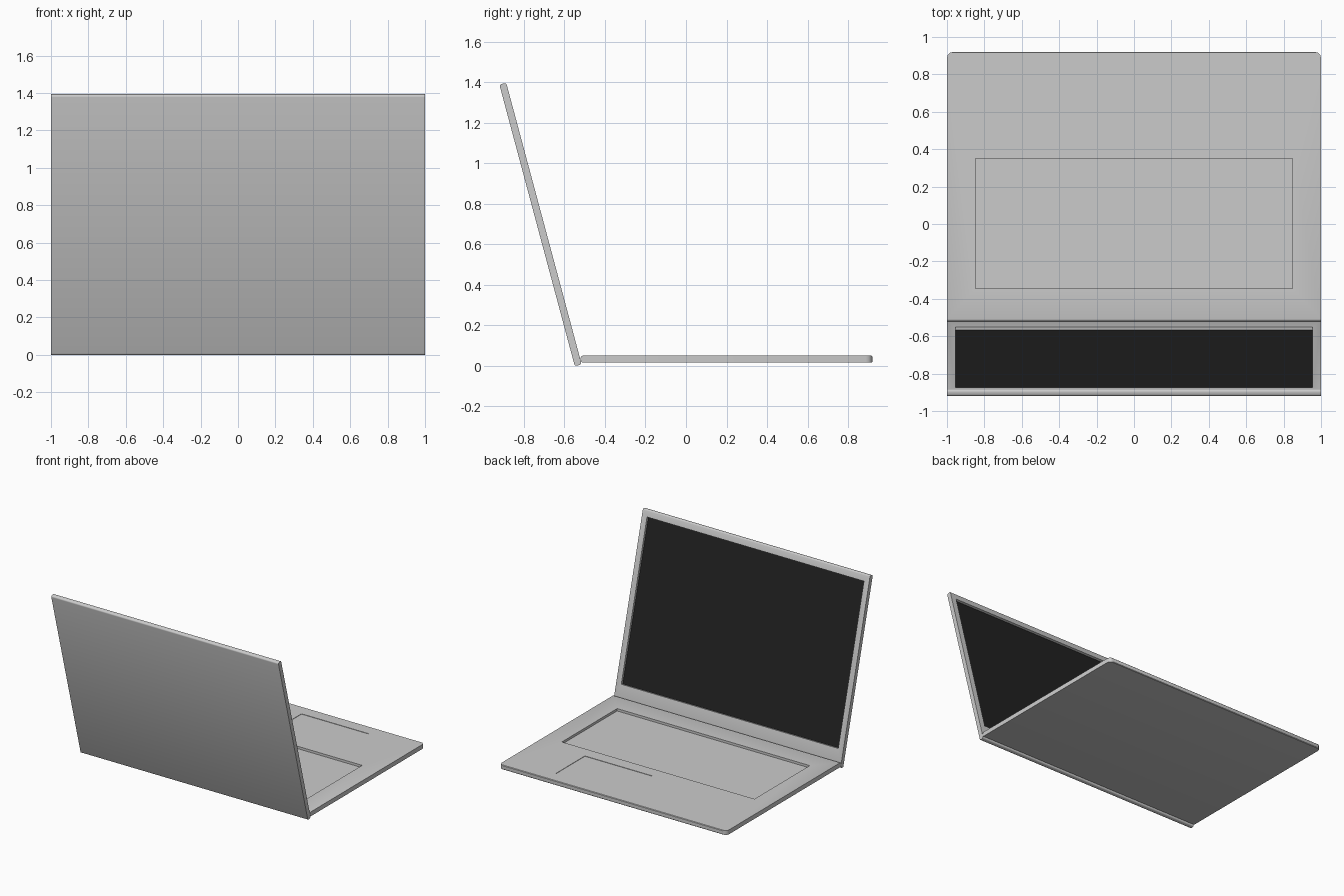
import bpy, bmesh, math
from mathutils import Vector

if "Cube" in bpy.data.objects:
    bpy.data.objects.remove(bpy.data.objects["Cube"])

T, L = 0.035, 1.44          # slab thickness and depth
TILT = math.radians(105)    # lid opening angle
HINGE = Vector((0, -0.515, 0.006))


def box(name, x0, x1, y0, y1, z0, z1):
    bm = bmesh.new()
    bmesh.ops.create_cube(bm, size=1)
    for v in bm.verts:
        v.co = Vector((x0 + (v.co.x + .5) * (x1 - x0),
                       y0 + (v.co.y + .5) * (y1 - y0),
                       z0 + (v.co.z + .5) * (z1 - z0)))
    me = bpy.data.meshes.new(name)
    bm.to_mesh(me)
    bm.free()
    ob = bpy.data.objects.new(name, me)
    bpy.context.collection.objects.link(ob)
    return ob


def bevel(ob, pick, width, segments):
    bm = bmesh.new()
    bm.from_mesh(ob.data)
    edges = [e for e in bm.edges if pick(*e.verts)]
    bmesh.ops.bevel(bm, geom=edges, offset=width, segments=segments,
                    profile=0.5, affect='EDGES')
    bm.to_mesh(ob.data)
    bm.free()


def carve(ob, *size):
    cutter = box("cutter", *size)
    cutter.hide_render = True
    mod = ob.modifiers.new("recess", 'BOOLEAN')
    mod.operation, mod.solver, mod.object = 'DIFFERENCE', 'EXACT', cutter
    bpy.context.view_layer.objects.active = ob
    bpy.ops.object.modifier_apply(modifier=mod.name)
    bpy.data.objects.remove(cutter)


def smooth(ob):
    bpy.ops.object.select_all(action='DESELECT')
    ob.select_set(True)
    bpy.context.view_layer.objects.active = ob
    bpy.ops.object.shade_smooth_by_angle(angle=math.radians(35))


def along_x(a, b):
    return abs(a.co.x - b.co.x) > 1.5


# base: rounded front corners and softened long edges
base = box("base", -1, 1, -0.52, 0.92, 0.015, 0.05)
bevel(base, lambda a, b: abs(a.co.z - b.co.z) > 0.02 and a.co.y > 0.9, 0.033, 3)
bevel(base, lambda a, b: along_x(a, b) and a.co.y < 0, 0.012, 3)
bevel(base, lambda a, b: along_x(a, b) and a.co.y > 0.9, 0.004, 1)

# keyboard well and touchpad
carve(base, -0.848, 0.848, -0.345, 0.35, 0.031, 0.1)
carve(base, -0.015, 0.575, 0.45, 0.82, 0.047, 0.1)
smooth(base)

# lid: modelled flat, inner face at z = 0, then swung open
lid = box("lid", -1, 1, 0, L, 0, T)
bevel(lid, along_x, 0.011, 3)
carve(lid, -0.955, 0.955, 0.135, 1.385, -0.1, 0.02)
smooth(lid)

# screen panel on the floor of the lid recess
screen = box("screen", -0.955, 0.955, 0.135, 1.385, 0.018, 0.021)
dark = bpy.data.materials.new("screen_dark")
dark.diffuse_color = (0.015, 0.015, 0.015, 1)
dark.use_nodes = True
dark.node_tree.nodes["Principled BSDF"].inputs["Base Color"].default_value = dark.diffuse_color
screen.data.materials.append(dark)

for ob in (lid, screen):
    ob.location = HINGE
    ob.rotation_euler.x = TILT
